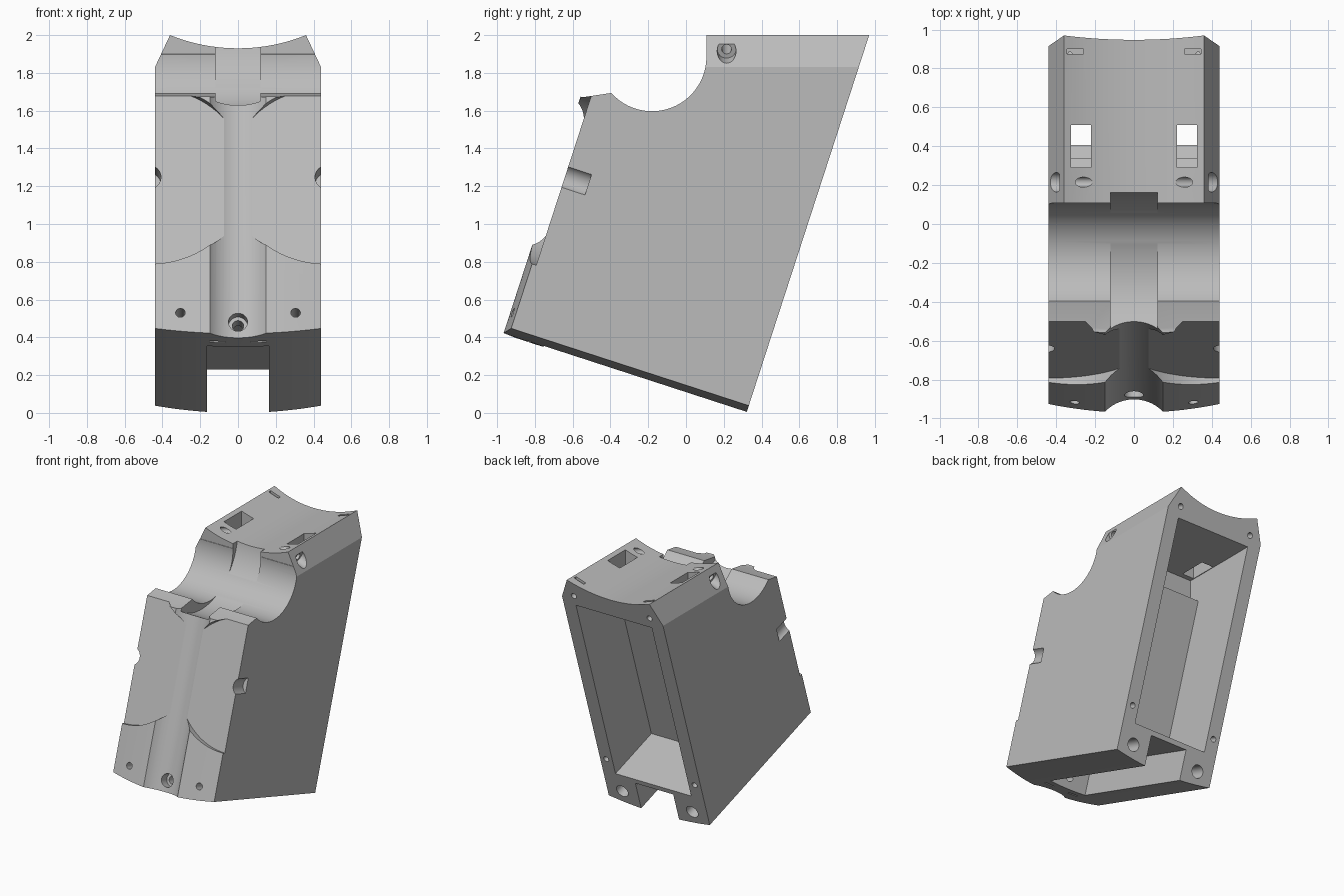
import bpy, bmesh, math
from mathutils import Matrix, Vector

cube = bpy.data.objects.get("Cube")
if cube:
    bpy.data.objects.remove(cube, do_unlink=True)

TILT = math.radians(18)
# Leaning frame: x across, -y forward depth, z up the slope, origin at the lower back edge
LEAN = Matrix.Translation((0, 0.32, 0)) @ Matrix.Rotation(-TILT, 4, 'X')
HALF = 0.44


def lean(depth, rise):
    p = LEAN @ Vector((0, -depth, rise))
    return p.y, p.z


def make_object(name, bm):
    bmesh.ops.recalc_face_normals(bm, faces=bm.faces)
    mesh = bpy.data.meshes.new(name)
    bm.to_mesh(mesh)
    bm.free()
    ob = bpy.data.objects.new(name, mesh)
    bpy.context.collection.objects.link(ob)
    return ob


def prism(points, low, high, place, name="cutter"):
    """Extrude a 2D outline; place(a, b, w) gives the 3D point."""
    bm = bmesh.new()
    ends = [[bm.verts.new(place(a, b, w)) for a, b in points] for w in (low, high)]
    bm.faces.new(ends[0])
    bm.faces.new(ends[1])
    n = len(points)
    for i in range(n):
        j = (i + 1) % n
        bm.faces.new((ends[0][i], ends[0][j], ends[1][j], ends[1][i]))
    return make_object(name, bm)


def across(a, b, w):
    return (w, a, b)


def lengthwise(a, b, w):
    return (a, w, b)


def cylinder(start, end, radius, segments=40, frame=Matrix()):
    a, b = frame @ Vector(start), frame @ Vector(end)
    turn = (b - a).to_track_quat('Z', 'Y').to_matrix().to_4x4()
    bm = bmesh.new()
    bmesh.ops.create_cone(bm, cap_ends=True, segments=segments, radius1=radius,
                          radius2=radius, depth=(b - a).length,
                          matrix=Matrix.Translation((a + b) / 2) @ turn)
    return make_object("cutter", bm)


def box(low, high, frame=Matrix()):
    lo, hi = Vector(low), Vector(high)
    bm = bmesh.new()
    bmesh.ops.create_cube(bm, size=1, matrix=frame @ Matrix.Translation((lo + hi) / 2)
                          @ Matrix.Diagonal((*(hi - lo), 1)))
    return make_object("cutter", bm)


def combine(cutter, operation='DIFFERENCE'):
    """Apply one boolean to the housing and discard the helper."""
    cutter.hide_render = True
    mod = housing.modifiers.new("cut", 'BOOLEAN')
    mod.operation, mod.solver, mod.object = operation, 'EXACT', cutter
    graph = bpy.context.evaluated_depsgraph_get()
    mesh = bpy.data.meshes.new_from_object(housing.evaluated_get(graph))
    housing.modifiers.clear()
    housing.data = mesh
    bpy.data.objects.remove(cutter, do_unlink=True)


# Leaning side outline
outline = [lean(0, -0.1), lean(1.45, -0.1), lean(1.45, 1.3), (-0.54, 1.672),
           (-0.40, 1.693), (-0.2, 1.75), (0, 1.8), (0.109, 1.9), (0.109, 2), lean(0, 2.103)]
housing = prism(outline, -HALF, HALF, across, "housing")

# Gently bulging underside and front
combine(cylinder((0, -3, 2.414), (0, 2, 2.414), 2.414, 360, LEAN), 'INTERSECT')
combine(cylinder((0, 1.49, -2), (0, 1.49, 4), 2.847, 360, LEAN), 'INTERSECT')

# Cross scoop, hollow top saddle and recess in the scoop
combine(cylinder((-1, -0.18, 1.885), (1, -0.18, 1.885), 0.288, 96))
combine(cylinder((0, -0.2, 2.89), (0, 2, 2.89), 0.96, 160))
combine(cylinder((-0.12, -0.28, 2.02), (0.12, -0.28, 2.02), 0.45, 96))

# Chamfers along the upper sides
for side in (-1, 1):
    combine(prism([(side * x, z) for x, z in
                   ((0.32, 2.085), (0.48, 1.745), (0.7, 1.745), (0.7, 2.085))],
                  0, 1.5, lengthwise))

# Round shallow wheel recesses and hub notches on the front
for side in (-1, 1):
    combine(cylinder((side * HALF, -1.6, 0.89), (side * HALF, -1.3, 0.89), 0.49, 96, LEAN))
    combine(cylinder((side * 0.475, -1.5, 0.89), (side * 0.475, -1.17, 0.89), 0.067, 40, LEAN))

# Central groove up the front, with its stepped screw hole
combine(cylinder((0, -1.481, -0.5), (0, -1.481, 2), 0.196, 80, LEAN))
combine(cylinder((0, -1.5, 0.087), (0, -1.22, 0.087), 0.05, 32, LEAN))
combine(cylinder((0, -1.3, 0.087), (0, -1.05, 0.087), 0.03, 32, LEAN))

# Rear cavity and the slot under it
cavity = [lean(-0.1, 0.28), lean(0.47, 0.28), lean(0.47, 1.5), (0.25, 1.6),
          (0.25, 1.78), (1.1, 1.78)]
combine(prism(cavity, -0.33, 0.33, across))
combine(box((-0.165, -1.13, -0.3), (0.165, 0.2, 0.242), LEAN))

for side in (-1, 1):
    def span(inner, outer):
        return sorted((side * inner, side * outer))

    # Top windows and strap slots
    a, b = span(0.22, 0.325)
    combine(box((a, 0.29, 1.7), (b, 0.51, 2.2)))
    a, b = span(0.26, 0.345)
    combine(box((a, 0.875, 1.9), (b, 0.9, 2.2)))
    # Slits in the underside
    a, b = span(0.07, 0.15)
    combine(box((a, -1.22, -0.1), (b, -1.2, 0.04), LEAN))
    # Stepped angled bore from chamfer to saddle
    mouth, rise = Vector((side * 0.4, 0.215, 1.915)), Vector((-side * 0.94, 0, 0.34))
    combine(cylinder(mouth - rise * 0.2, mouth + rise * 0.03, 0.05, 32))
    combine(cylinder(mouth - rise * 0.1, mouth + rise * 0.25, 0.026, 32))
    # Long screw holes, wide at the back
    combine(cylinder((side * 0.305, -1.6, 0.122), (side * 0.305, 0.2, 0.122), 0.025, 32, LEAN))
    combine(cylinder((side * 0.305, -0.3, 0.122), (side * 0.305, 0.2, 0.122), 0.05, 32, LEAN))
    # Cover screw holes in the rear rim
    for x, height in ((0.385, 0.40), (0.33, 1.96)):
        combine(cylinder((side * x, -0.1, height), (side * x, 0.1, height), 0.022, 24, LEAN))

# Colour and shading
grey = bpy.data.materials.new("light grey plastic")
grey.use_nodes = True
colour = (0.5, 0.5, 0.5, 1)
grey.diffuse_color = colour
grey.node_tree.nodes["Principled BSDF"].inputs["Base Color"].default_value = colour
housing.data.materials.clear()
housing.data.materials.append(grey)
bpy.ops.object.select_all(action='DESELECT')
housing.select_set(True)
bpy.context.view_layer.objects.active = housing
bpy.ops.object.shade_smooth_by_angle(angle=math.radians(20))
